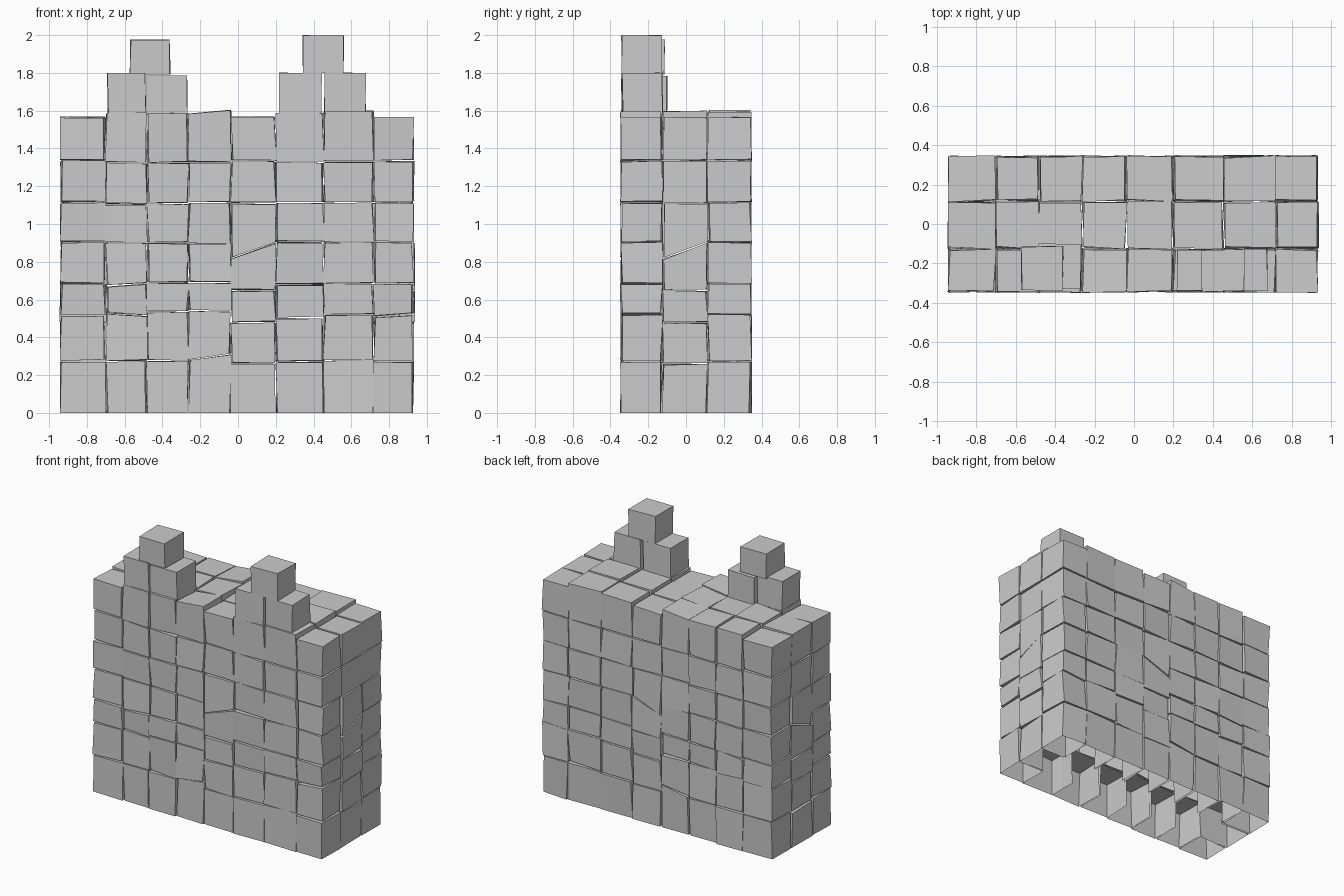
import bpy, random
import bmesh

if "Cube" in bpy.data.objects:
    bpy.data.objects.remove(bpy.data.objects["Cube"])

random.seed(7)
XS = [-0.94, -0.70, -0.482, -0.262, -0.037, 0.20, 0.453, 0.718, 0.93]
YS = [-0.345, -0.125, 0.115, 0.345]
# joint heights of the seven courses, one list per column
ZS = [
    [0, .275, .515, .685, .905, 1.115, 1.335, 1.565],
    [0, .275, .520, .680, .900, 1.105, 1.325, 1.590],
    [0, .275, .535, .690, .900, 1.110, 1.325, 1.590],
    [0, .295, .540, .690, .895, 1.115, 1.325, 1.595],
    [0, .260, .480, .650, .860, 1.110, 1.335, 1.570],
    [0, .270, .505, .680, .905, 1.115, 1.330, 1.590],
    [0, .280, .520, .685, .905, 1.115, 1.330, 1.600],
    [0, .275, .515, .685, .905, 1.115, 1.335, 1.570],
]
TILT = {(3, 1): .03, (1, 2): -.012, (4, 4): .085, (3, 7): .02, (7, 2): .015, (1, 3): .012}


def jit(a):
    return random.uniform(-a, a)


def add_block(bm, x, y, z, drop=(), tilt=(0, 0), axis=0, j=0.008, gap=0.004):
    """Rough stone: a box with loose corners; drop lists hidden faces."""
    v = {}
    for i in (0, 1):
        for k in (0, 1):
            for m in (0, 1):
                s = ((i, k)[axis] - 0.5) * tilt[m]
                pz = z[m] + s + (gap if m == 0 else -gap) + jit(j * 0.5)
                if z[m] == 0:
                    pz = 0
                v[i, k, m] = bm.verts.new((
                    x[i] + (gap, -gap)[i] + jit(j),
                    y[k] + (gap, -gap)[k] + jit(j), pz))
    faces = {
        '-x': ((0, 0, 0), (0, 0, 1), (0, 1, 1), (0, 1, 0)),
        '+x': ((1, 0, 0), (1, 1, 0), (1, 1, 1), (1, 0, 1)),
        '-y': ((0, 0, 0), (1, 0, 0), (1, 0, 1), (0, 0, 1)),
        '+y': ((0, 1, 0), (0, 1, 1), (1, 1, 1), (1, 1, 0)),
        '-z': ((0, 0, 0), (0, 1, 0), (1, 1, 0), (1, 0, 0)),
        '+z': ((0, 0, 1), (1, 0, 1), (1, 1, 1), (0, 1, 1)),
    }
    for name, idx in faces.items():
        if name not in drop:
            bm.faces.new([v[q] for q in idx])


def finish(bm, name):
    me = bpy.data.meshes.new(name)
    bm.to_mesh(me)
    bm.free()
    bpy.context.collection.objects.link(bpy.data.objects.new(name, me))


# Seven courses of stones around a hollow core, capped by the top course
for r in range(7):
    bm = bmesh.new()
    for c in range(8):
        for d in range(3):
            end = c in (0, 7)
            if d == 1 and not end and r < 6:
                continue
            drop = set()
            if r == 0:
                drop.add('-z')
            if r < 6:
                if d == 0 and not end:
                    drop.add('+y')
                if d == 2 and not end:
                    drop.add('-y')
                if d == 1:
                    drop.add('-x' if c == 7 else '+x')
            x, y = [XS[c], XS[c + 1]], [YS[d], YS[d + 1]]
            side = d == 1 and end
            prof = 4 if side else c
            z = (ZS[prof][r], ZS[prof][r + 1])
            tilt = (TILT.get((prof, r), 0), TILT.get((prof, r + 1), 0))
            if side and r in (2, 3, 4):
                # bulging stones in the middle of each end
                x = [x[0] - .003, x[1] + .006]
            if end and d != 1 and r in (0, 1):
                # sloping joints on the ends
                y = list(y)
            add_block(bm, x, y, z, drop, tilt, axis=1 if side else 0)
    finish(bm, f"stone_course_{r + 1}")

# Two small stepped merlons along the front edge
for name, boxes in {
    "left_merlon": (((-.69, -.49), (-.34, -.13), (1.58, 1.80)),
                    ((-.482, -.27), (-.33, -.10), (1.58, 1.785)),
                    ((-.57, -.36), (-.335, -.115), (1.79, 1.975))),
    "right_merlon": (((.22, .442), (-.34, -.13), (1.58, 1.80)),
                     ((.457, .675), (-.335, -.125), (1.58, 1.80)),
                     ((.34, .56), (-.34, -.13), (1.80, 2.00))),
}.items():
    bm = bmesh.new()
    for x, y, z in boxes:
        add_block(bm, x, y, z, j=0.004, gap=0.0)
    finish(bm, name)
